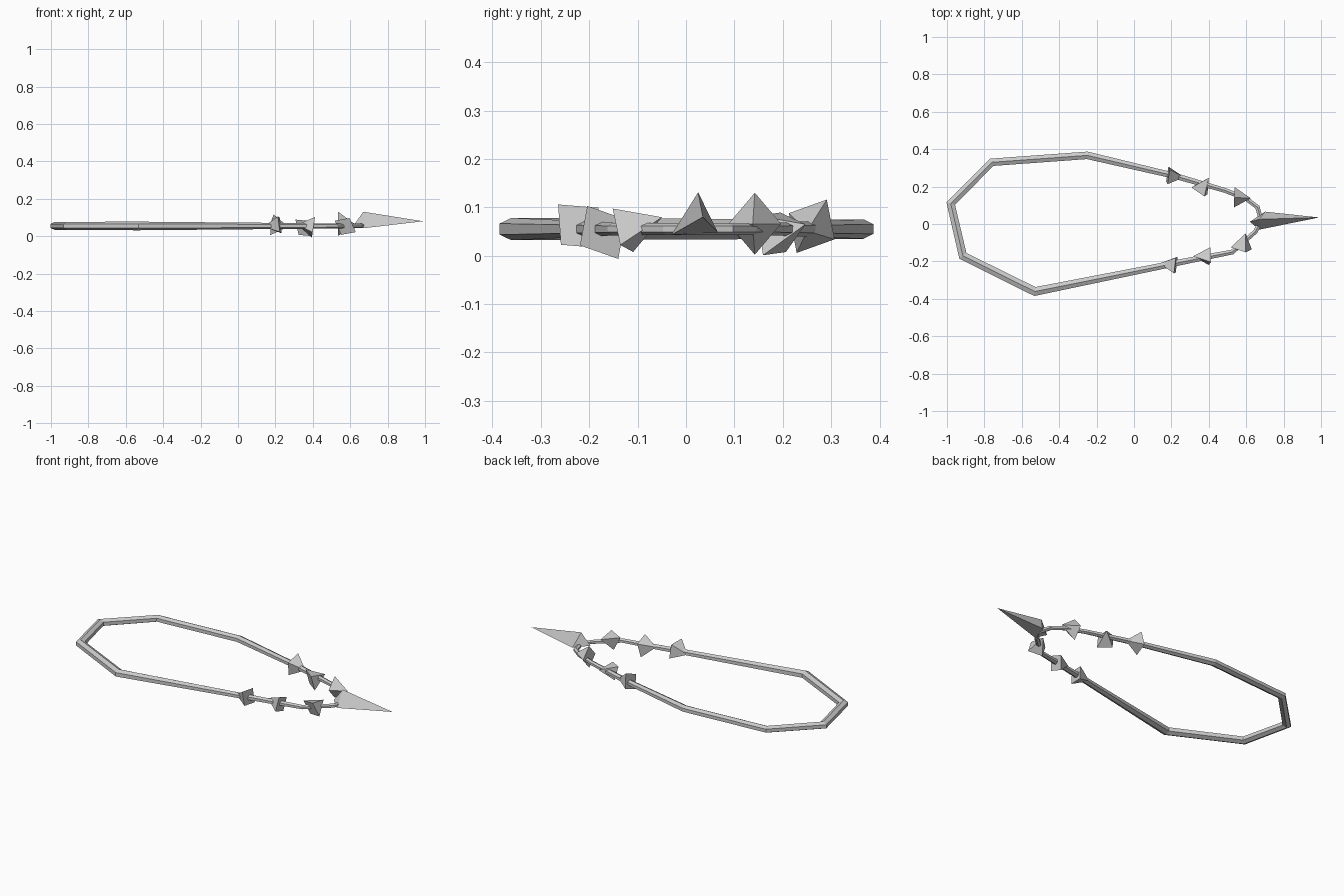
import bpy, bmesh, math
from mathutils import Vector, Matrix

if "Cube" in bpy.data.objects:
    bpy.data.objects.remove(bpy.data.objects["Cube"])

CORD_Z = 0.055


def finish(name, bm):
    bmesh.ops.recalc_face_normals(bm, faces=bm.faces)
    mesh = bpy.data.meshes.new(name)
    bm.to_mesh(mesh)
    bm.free()
    obj = bpy.data.objects.new(name, mesh)
    bpy.context.collection.objects.link(obj)
    return obj


def cord(name, path, sides=6):
    """Closed hexagonal tube with mitred corners; path holds x, y, radius."""
    bm = bmesh.new()
    rings = []
    n = len(path)
    for i, (x, y, r) in enumerate(path):
        p = Vector((x, y))
        d0 = (p - Vector(path[i - 1][:2])).normalized()
        d1 = (Vector(path[(i + 1) % n][:2]) - p).normalized()
        t = (d0 + d1).normalized()
        side = Vector((-t.y, t.x)) / max(t.dot(d1), 0.5)
        ring = []
        for k in range(sides):
            a = math.tau * k / sides
            q = p + side * r * 1.15 * math.sin(a)
            ring.append(bm.verts.new((q.x, q.y, CORD_Z + r * math.cos(a))))
        rings.append(ring)
    for i in range(n):
        a, b = rings[i], rings[(i + 1) % n]
        for k in range(sides):
            m = (k + 1) % sides
            bm.faces.new((a[k], a[m], b[m], b[k]))
    return finish(name, bm)


def tooth_bead(name, centre, direction, roll, radius=0.064, height=0.088):
    """Four-sided pyramid threaded on the cord, apex along direction."""
    bm = bmesh.new()
    rot = Vector(direction).to_track_quat('Z', 'Y').to_matrix().to_4x4()
    mat = (Matrix.Translation(centre) @ rot @ Matrix.Rotation(math.radians(roll), 4, 'Z')
           @ Matrix.Diagonal((1, 0.85, 1, 1)))
    bmesh.ops.create_cone(bm, cap_ends=True, segments=4, radius1=radius,
                          radius2=0, depth=height, matrix=mat)
    return finish(name, bm)


# Cord loop, thick at the neck and thin near the pendant
cord("neck_cord", [
    (-0.98, 0.11, 0.021), (-0.76, 0.33, 0.020), (-0.25, 0.367, 0.020),
    (0.22, 0.257, 0.016), (0.485, 0.18, 0.013), (0.60, 0.135, 0.012),
    (0.66, 0.09, 0.012), (0.68, 0.02, 0.012), (0.65, -0.04, 0.012),
    (0.525, -0.15, 0.013), (0.37, -0.18, 0.015), (-0.53, -0.361, 0.023),
    (-0.915, -0.17, 0.022)])

# Small pyramid beads: centre, apex direction, roll
beads = [
    ((0.225, 0.255, 0.056), (0.9, -0.1, -0.1), 60),
    ((0.375, 0.212, 0.055), (0.5, 0.7, 0.2), 45),
    ((0.58, 0.14, 0.066), (1.0, -0.05, 0.0), 90),
    ((0.585, -0.09, 0.066), (0.25, 0.9, 0.3), 30),
    ((0.36, -0.172, 0.055), (-0.95, 0.0, 0.15), 60),
    ((0.18, -0.215, 0.056), (-0.9, 0.1, -0.1), 45),
]
for i, (centre, direction, roll) in enumerate(beads):
    tooth_bead(f"tooth_bead_{i + 1}", centre, direction, roll)

# Large pointed pendant: long tip in front, short blunt point behind
bm = bmesh.new()
tip = bm.verts.new((0.99, 0.035, 0.08))
back = bm.verts.new((0.62, 0.012, 0.06))
collar = [bm.verts.new(c) for c in [(0.67, 0.025, 0.131), (0.70, 0.066, 0.048),
                                    (0.67, -0.03, 0.043)]]
for i in range(3):
    a, b = collar[i], collar[(i + 1) % 3]
    bm.faces.new((a, b, tip))
    bm.faces.new((b, a, back))
finish("pendant_tooth", bm)
